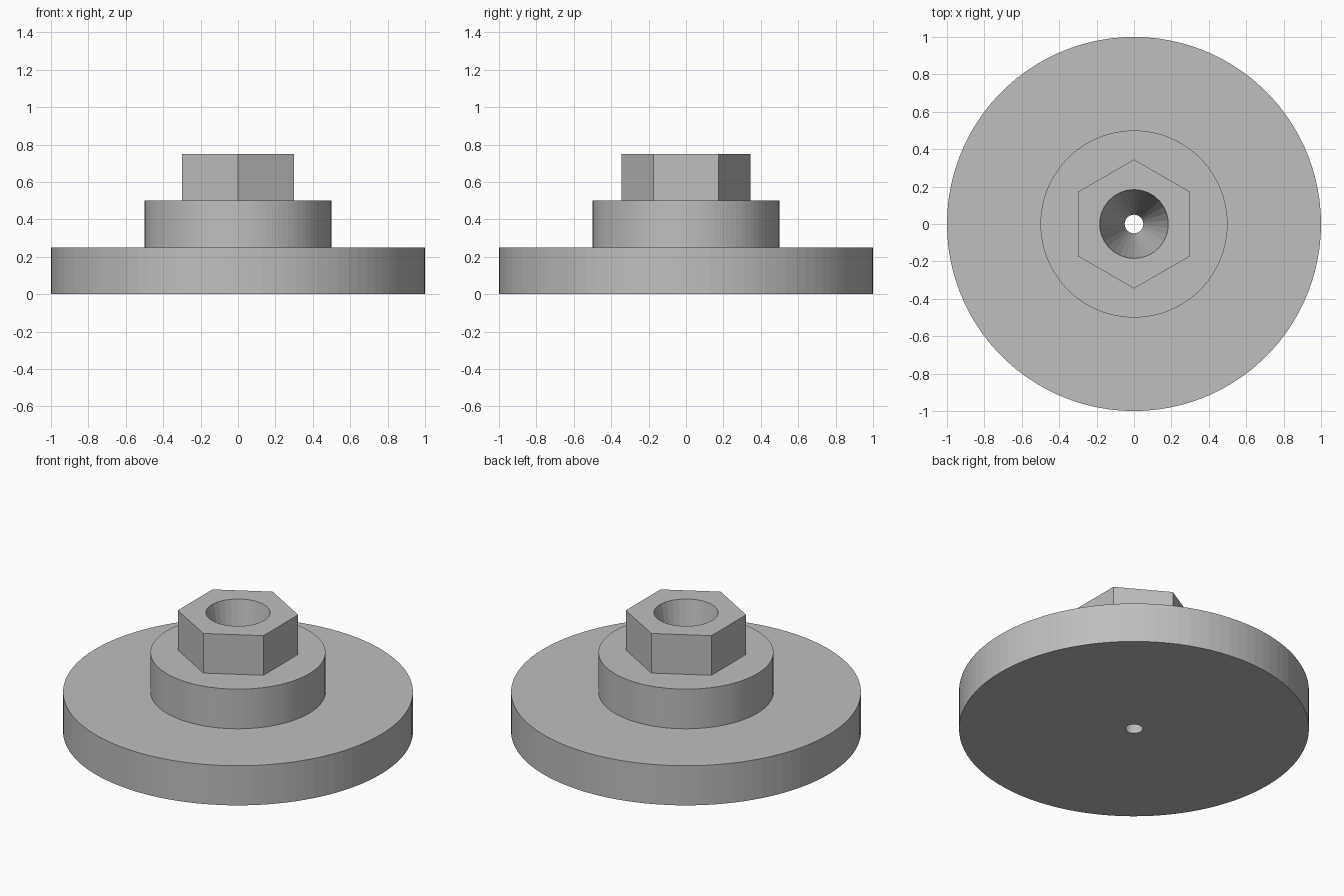
import bpy
import math

cube = bpy.data.objects.get("Cube")
if cube:
    bpy.data.objects.remove(cube, do_unlink=True)

# One plain grey for every part
GREY = (0.52, 0.52, 0.52, 1.0)
grey = bpy.data.materials.new("plain_grey")
grey.use_nodes = True
grey.diffuse_color = GREY
grey.node_tree.nodes["Principled BSDF"].inputs["Base Color"].default_value = GREY

STEP = 0.25          # height of each tier
HEIGHT = 3 * STEP
BORE_TOP, BORE_BOTTOM = 0.184, 0.05


def prism(name, sides, bottom, top, r_bottom, r_top=None, turn=0.0):
    """Upright prism or tapered cone between two heights."""
    bpy.ops.mesh.primitive_cone_add(
        vertices=sides, radius1=r_bottom,
        radius2=r_bottom if r_top is None else r_top,
        depth=top - bottom, location=(0, 0, (bottom + top) / 2),
        rotation=(0, 0, turn))
    obj = bpy.context.object
    obj.name = obj.data.name = name
    obj.data.materials.append(grey)
    return obj


# Stacked tiers: wide disc, collar, hexagonal head with points along y
parts = [
    prism("base_disc", 100, 0, STEP, 1.0),
    prism("collar", 100, STEP, 2 * STEP, 0.5),
    prism("hex_head", 6, 2 * STEP, HEIGHT, 0.345, turn=math.pi / 6 * 0),
]

# Tapered bore through all tiers; the cutter runs past both ends
margin = 0.05
slope = (BORE_TOP - BORE_BOTTOM) / HEIGHT
cutter = prism("bore_cutter", 30, -margin, HEIGHT + margin,
               BORE_BOTTOM - slope * margin, BORE_TOP + slope * margin)
cutter.hide_render = True

for part in parts:
    cut = part.modifiers.new("bore", 'BOOLEAN')
    cut.operation = 'DIFFERENCE'
    cut.solver = 'EXACT'
    cut.object = cutter
    bpy.context.view_layer.objects.active = part
    bpy.ops.object.modifier_apply(modifier=cut.name)

bpy.data.objects.remove(cutter, do_unlink=True)
